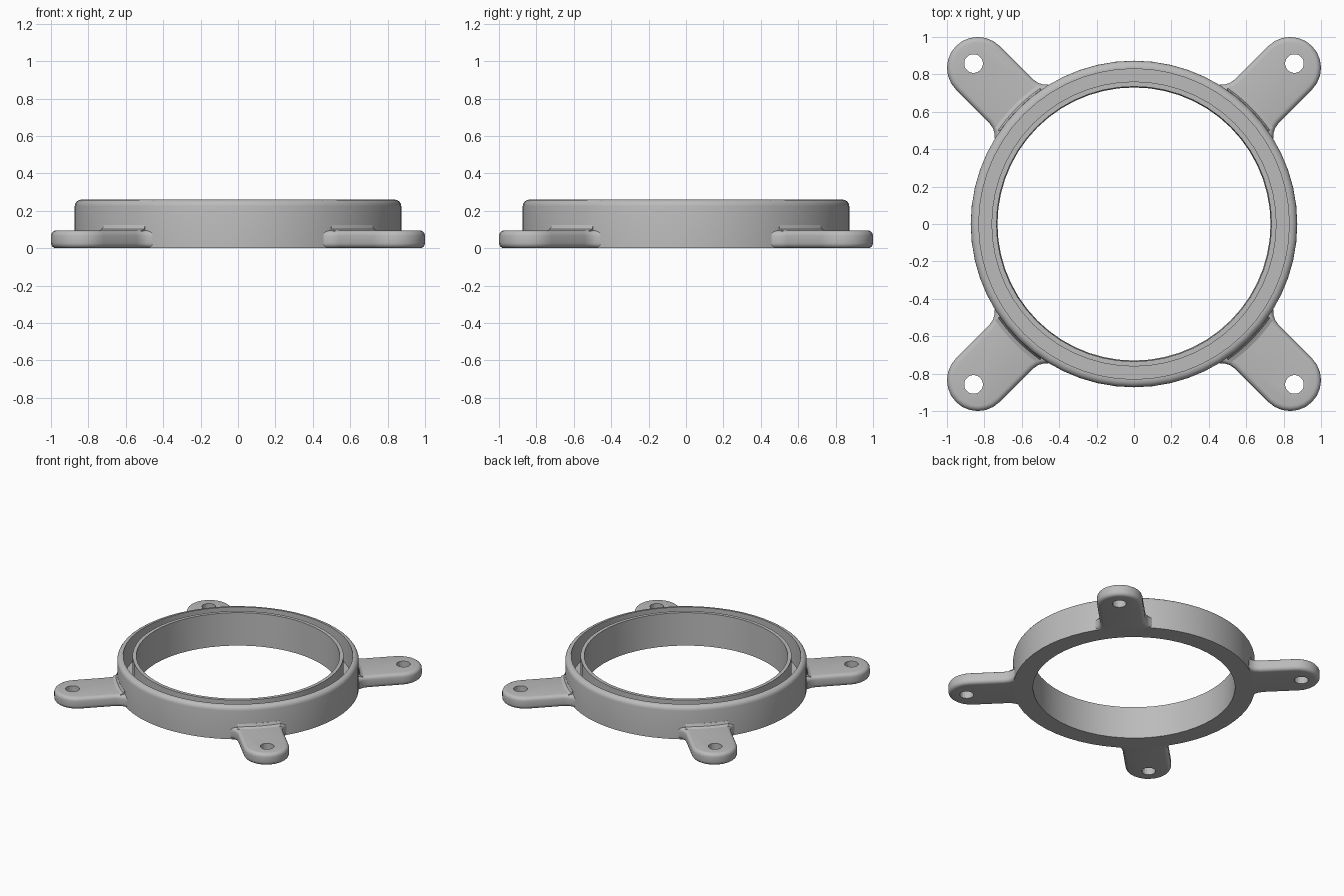
import bpy, bmesh
from math import sin, cos, pi, radians, sqrt, hypot

if "Cube" in bpy.data.objects:
    bpy.data.objects.remove(bpy.data.objects["Cube"])

GREY = (0.5, 0.5, 0.5, 1)
grey = bpy.data.materials.new("plain grey")
grey.use_nodes = True
grey.diffuse_color = GREY
grey.node_tree.nodes["Principled BSDF"].inputs["Base Color"].default_value = GREY

OUTER = 0.873     # ring outer radius
ARM_TOP = 0.095   # mounting arm thickness
HALF = 0.165      # mounting arm half width
END = 0.835 * sqrt(2)   # centre of the arm's rounded end


def add_object(name, bm):
    bmesh.ops.recalc_face_normals(bm, faces=bm.faces)
    mesh = bpy.data.meshes.new(name)
    bm.to_mesh(mesh)
    bm.free()
    mesh.materials.append(grey)
    obj = bpy.data.objects.new(name, mesh)
    bpy.context.collection.objects.link(obj)
    return obj


def smooth(obj):
    bpy.ops.object.select_all(action="DESELECT")
    obj.select_set(True)
    bpy.context.view_layer.objects.active = obj
    bpy.ops.object.shade_smooth_by_angle(angle=radians(35))


def revolve(name, profile, start, end, steps):
    """Sweep a closed (radius, height) profile about the z axis."""
    bm = bmesh.new()
    full = abs(end - start - 2 * pi) < 1e-6
    loops = []
    for i in range(steps if full else steps + 1):
        a = start + (end - start) * i / steps
        loops.append([bm.verts.new((r * cos(a), r * sin(a), z)) for r, z in profile])
    n = len(profile)
    for i in range(steps):
        p, q = loops[i], loops[(i + 1) % len(loops)]
        for j in range(n):
            k = (j + 1) % n
            bm.faces.new((p[j], p[k], q[k], q[j]))
    if not full:
        bm.faces.new(loops[0])
        bm.faces.new(loops[-1])
    obj = add_object(name, bm)
    smooth(obj)
    return obj


# Ring with a deep groove between a thick outer and a thin inner wall
R, TOP, FLOOR = 0.035, 0.26, 0.06
rounded = [(OUTER - R + R * cos(t * pi / 8), TOP - R + R * sin(t * pi / 8)) for t in range(5)]
ring = [(0.73, 0), (OUTER, 0)] + rounded + [
    (0.83, TOP), (0.83, FLOOR), (0.762, FLOOR), (0.762, TOP), (0.735, TOP)]
revolve("grooved_ring", ring, 0, 2 * pi, 56)


def build_arm(name, turn):
    # Outline: root arc inside the ring wall, flared sides, round end
    side = [(0.85, 0.205), (0.868, 0.186), (0.895, 0.171), (0.93, HALF)]
    tip = [(END + HALF * sin(t * pi / 12), HALF * cos(t * pi / 12)) for t in range(13)]
    root = [(0.85 * cos(a), 0.85 * sin(a)) for a in (-0.15, 0, 0.15)]
    outline = side + tip + [(x, -y) for x, y in reversed(side)] + root
    bm = bmesh.new()
    base = bm.faces.new([bm.verts.new((x, y, 0)) for x, y in outline])
    top = bmesh.ops.extrude_face_region(bm, geom=[base])["geom"]
    bmesh.ops.translate(bm, vec=(0, 0, ARM_TOP),
                        verts=[v for v in top if isinstance(v, bmesh.types.BMVert)])
    # Round the free rim, top and bottom
    rim = [e for e in bm.edges
           if abs(e.verts[0].co.z - e.verts[1].co.z) < 1e-4
           and max(hypot(v.co.x, v.co.y) for v in e.verts) > 0.88]
    bmesh.ops.bevel(bm, geom=rim, offset=0.028, offset_type="OFFSET",
                    segments=4, profile=0.5, affect="EDGES")
    arm = add_object(name, bm)
    arm.rotation_euler.z = turn

    # Screw hole
    cut = bmesh.new()
    bmesh.ops.create_cone(cut, cap_ends=True, segments=20, radius1=0.05, radius2=0.05, depth=0.5)
    bmesh.ops.translate(cut, verts=cut.verts, vec=(0.858 * sqrt(2), 0, 0))
    cutter = add_object(name + "_hole_cutter", cut)
    cutter.rotation_euler.z = turn
    cutter.hide_render = True
    cutter.hide_set(True)
    hole = arm.modifiers.new("screw hole", "BOOLEAN")
    hole.object = cutter
    hole.operation = "DIFFERENCE"
    hole.solver = "EXACT"
    smooth(arm)


# Four diagonal mounting arms, each with a concave fillet against the ring
fillet = [(OUTER - 0.02, ARM_TOP - 0.02), (OUTER + 0.03, ARM_TOP - 0.005),
          (OUTER + 0.03, ARM_TOP), (OUTER + 0.009, ARM_TOP + 0.009),
          (OUTER, ARM_TOP + 0.028), (OUTER - 0.02, ARM_TOP + 0.028)]
for i, place in enumerate(("back_left", "back_right", "front_right", "front_left")):
    turn = pi / 4 + i * pi / 2
    build_arm(place + "_arm", turn)
    revolve(place + "_fillet", fillet, turn - 0.18, turn + 0.18, 8)
